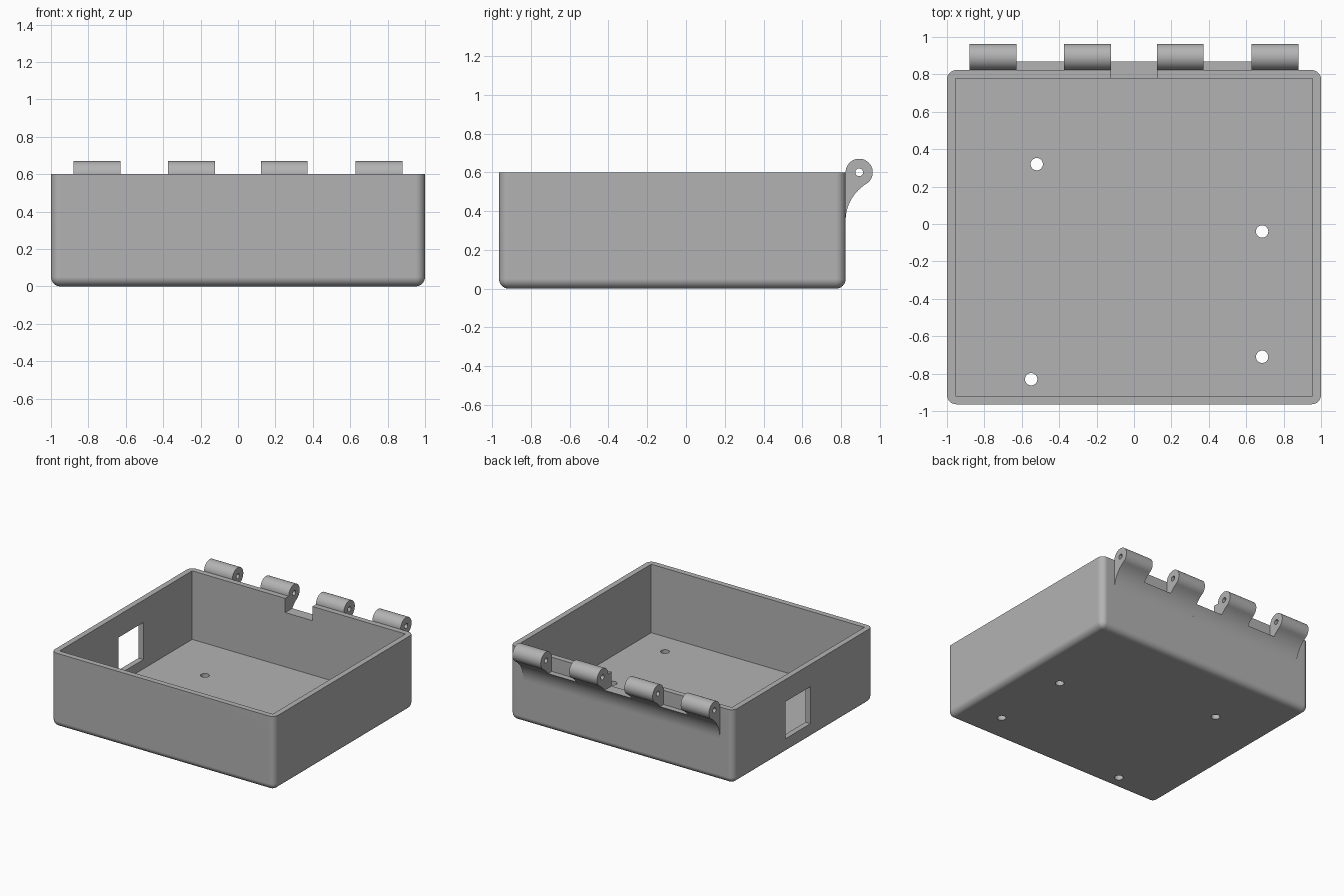
import bpy, bmesh
from math import sin, cos, pi, atan2, asin, radians
from mathutils import Vector

if "Cube" in bpy.data.objects:
    bpy.data.objects.remove(bpy.data.objects["Cube"], do_unlink=True)

grey = bpy.data.materials.new("plain grey")
grey.use_nodes = True
grey.diffuse_color = (0.45, 0.45, 0.45, 1)
grey.node_tree.nodes["Principled BSDF"].inputs["Base Color"].default_value = (0.45, 0.45, 0.45, 1)

FRONT, BACK, HEIGHT = -0.964, 0.823, 0.6
WALL, ROUND = 0.045, 0.05


def add_object(name, bm):
    bmesh.ops.recalc_face_normals(bm, faces=bm.faces)
    mesh = bpy.data.meshes.new(name)
    bm.to_mesh(mesh)
    bm.free()
    mesh.materials.append(grey)
    obj = bpy.data.objects.new(name, mesh)
    bpy.context.collection.objects.link(obj)
    return obj


def box_mesh(low, high):
    bm = bmesh.new()
    bmesh.ops.create_cube(bm, size=1)
    low, high = Vector(low), Vector(high)
    for v in bm.verts:
        v.co = (low + high) / 2 + v.co * (high - low)
    return bm


def rod(name, centre, radius, length, axis):
    bpy.ops.mesh.primitive_cylinder_add(
        vertices=32, radius=radius, depth=length, location=centre,
        rotation=(0, pi / 2, 0) if axis == "x" else (0, 0, 0))
    obj = bpy.context.object
    obj.name = name
    return obj


def cut(target, cutters):
    """Subtract the cutters, then remove them."""
    for cutter in cutters:
        mod = target.modifiers.new("cut", "BOOLEAN")
        mod.operation, mod.solver, mod.object = "DIFFERENCE", "EXACT", cutter
        cutter.hide_render = True
        bpy.context.view_layer.objects.active = target
        bpy.ops.object.modifier_apply(modifier=mod.name)
        bpy.data.objects.remove(cutter, do_unlink=True)


def smooth(obj):
    bpy.ops.object.select_all(action="DESELECT")
    obj.select_set(True)
    bpy.context.view_layer.objects.active = obj
    bpy.ops.object.shade_smooth_by_angle(angle=radians(30))
    obj.modifiers.new("even shading", "WEIGHTED_NORMAL").keep_sharp = True


# Tray: rounded upright and bottom edges, sharp rim
bm = box_mesh((-1, FRONT, 0), (1, BACK, HEIGHT))
edges = [e for e in bm.edges if min(v.co.z for v in e.verts) < 0.01]
bmesh.ops.bevel(bm, geom=edges, offset=ROUND, segments=8, profile=0.5, affect="EDGES")
tray = add_object("tray", bm)

# Cavity, side window, notch in the back wall
cutters = [
    add_object("cavity", box_mesh((WALL - 1, FRONT + WALL, WALL), (1 - WALL, BACK - WALL, 1))),
    add_object("window", box_mesh((-1.1, -0.165, 0.12), (-0.9, 0.155, 0.42))),
    add_object("notch", box_mesh((-0.122, BACK - 0.1, 0.485), (0.122, BACK + 0.1, 1))),
]
# Mounting holes in the floor
for x, y in ((-0.52, 0.32), (0.685, -0.04), (0.685, -0.71), (-0.55, -0.83)):
    cutters.append(rod("floor_hole", (x, y, 0), 0.033, 0.3, "z"))
cut(tray, cutters)
smooth(tray)

# Hinge section: a round knuckle flowing into the wall by a concave fillet
KNUCKLE, FOOT, WEB_TOP = 0.07, 0.35, 0.485
drop = HEIGHT - FOOT
FILLET = drop ** 2 / (4 * KNUCKLE)
meet = atan2(drop, FILLET - KNUCKLE)
axis_y = BACK + KNUCKLE


def fillet(top_angle, steps=14):
    angles = [top_angle * (1 - i / steps) for i in range(steps + 1)]
    return [(BACK + FILLET - FILLET * cos(a), FOOT + FILLET * sin(a)) for a in angles]


def extrude(name, profile, x0, x1):
    bm = bmesh.new()
    face = bm.faces.new([bm.verts.new((x0, y, z)) for y, z in profile])
    result = bmesh.ops.extrude_face_region(bm, geom=[face])
    moved = [g for g in result["geom"] if isinstance(g, bmesh.types.BMVert)]
    bmesh.ops.translate(bm, verts=moved, vec=(x1 - x0, 0, 0))
    return add_object(name, bm)


sweep = [pi - (pi + meet) * i / 32 for i in range(32)]
knuckle_profile = [(axis_y + KNUCKLE * cos(a), HEIGHT + KNUCKLE * sin(a)) for a in sweep]
knuckle_profile += fillet(meet)
web_profile = [(BACK, WEB_TOP)] + fillet(asin((WEB_TOP - FOOT) / FILLET))

# Four knuckles with a pin hole, joined by lower webs
spans = [(-0.88, -0.627), (-0.375, -0.122), (0.122, 0.372), (0.627, 0.88)]
for i, (x0, x1) in enumerate(spans):
    knuckle = extrude("hinge_knuckle", knuckle_profile, x0, x1)
    cut(knuckle, [rod("pin_hole", ((x0 + x1) / 2, axis_y, HEIGHT), 0.02, 0.5, "x")])
    smooth(knuckle)
    if i:
        smooth(extrude("hinge_web", web_profile, spans[i - 1][1], x0))
